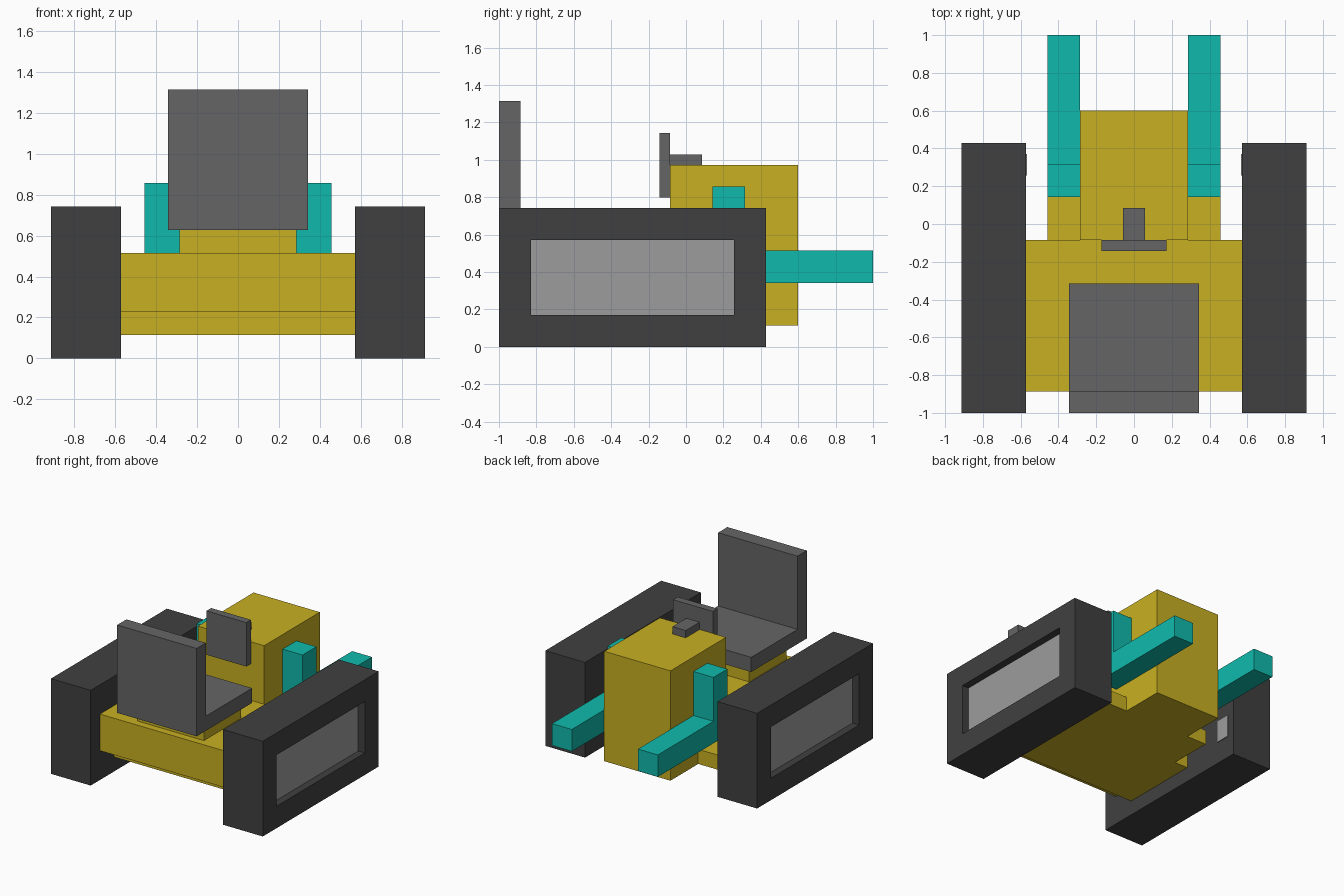
import bpy, bmesh
from mathutils import Vector

if "Cube" in bpy.data.objects:
    bpy.data.objects.remove(bpy.data.objects["Cube"])

U = 2 / 35          # everything sits on a regular block grid
LENGTH = 35         # grid length along y


def material(name, rgb):
    m = bpy.data.materials.new(name)
    m.diffuse_color = (*rgb, 1)
    m.use_nodes = True
    m.node_tree.nodes["Principled BSDF"].inputs["Base Color"].default_value = m.diffuse_color
    return m


YELLOW = material("yellow paint", (0.578, 0.434, 0.016))
DARK = material("dark rubber", (0.051, 0.051, 0.051))
GREY = material("mid grey", (0.13, 0.13, 0.13))
LIGHT = material("light grey", (0.332, 0.332, 0.332))
TEAL = material("teal", (0.005, 0.491, 0.413))


def box(name, x, y, z, *mats, edit=None):
    """Box from (min, max) ranges in grid units; y is counted from the front."""
    lo = Vector((x[0], y[0] - LENGTH / 2, z[0])) * U
    hi = Vector((x[1], y[1] - LENGTH / 2, z[1])) * U
    bm = bmesh.new()
    bmesh.ops.create_cube(bm, size=1)
    for v in bm.verts:
        v.co = Vector([(a + b) / 2 + c * (b - a) for a, b, c in zip(lo, hi, v.co)])
    if edit:
        edit(bm)
    mesh = bpy.data.meshes.new(name)
    bm.to_mesh(mesh)
    bm.free()
    for m in mats:
        mesh.materials.append(m)
    obj = bpy.data.objects.new(name, mesh)
    bpy.context.collection.objects.link(obj)
    return obj


def recess_outer(side):
    """Sink a light panel into the outward face of a track."""
    def edit(bm):
        bm.normal_update()
        face = max(bm.faces, key=lambda f: f.normal.x * side)
        bmesh.ops.inset_region(bm, faces=[face], thickness=3 * U, use_even_offset=True)
        bmesh.ops.inset_region(bm, faces=[face], thickness=0, depth=-U)
        face.material_index = 1
    return edit


# Body
box("hull", (-10, 10), (2, 16), (4, 9), YELLOW)
box("belly", (-10, 10), (5, 16), (2, 4), YELLOW)
box("engine_block", (-5, 5), (16, 28), (2, 17), YELLOW)
box("seat_pedestal", (-5, 5), (3, 11), (9, 11), YELLOW)

# Seat and controls
box("seat_cushion", (-6, 6), (2, 12), (11, 13), GREY)
box("seat_backrest", (-6, 6), (0, 2), (11, 23), GREY)
box("control_panel", (-3, 3), (15, 16), (14, 20), GREY)
box("control_mount", (-1, 1), (16, 19), (17, 18), GREY)

# Paired parts
for side, label in ((-1, "left"), (1, "right")):
    def span(a, b):
        return tuple(sorted((a * side, b * side)))
    box(f"{label}_track", span(10, 16), (0, 25), (0, 13), DARK, LIGHT,
        edit=recess_outer(side))
    box(f"{label}_inner_hub", span(9.9, 10), (22, 24), (3, 6), LIGHT)
    box(f"{label}_side_step", span(5, 8), (16, 22), (2, 4), YELLOW)
    box(f"{label}_arm", span(5, 8), (20, 35), (6, 9), TEAL)
    box(f"{label}_arm_post", span(5, 8), (20, 23), (9, 15), TEAL)
